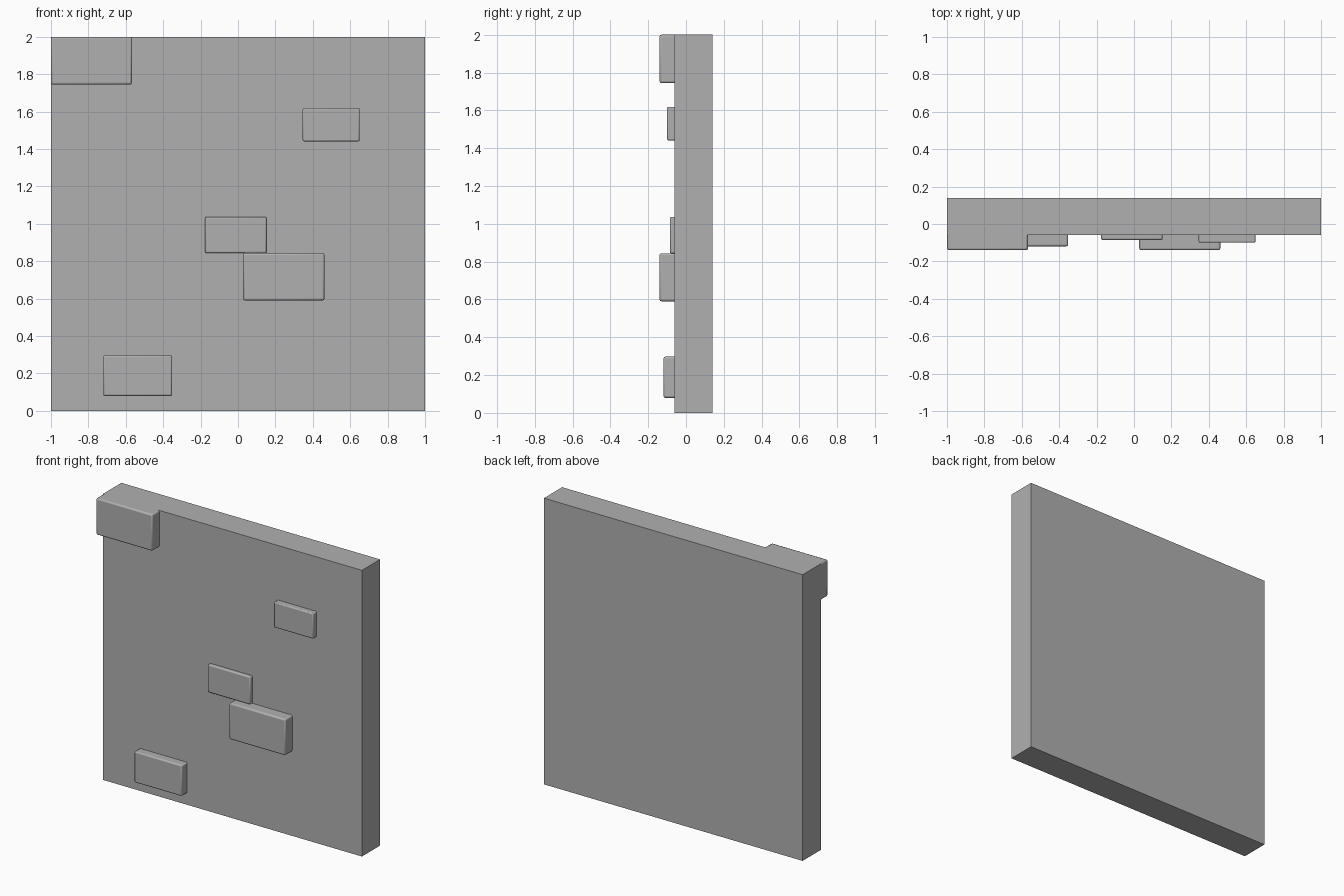
import bpy

if "Cube" in bpy.data.objects:
    bpy.data.objects.remove(bpy.data.objects["Cube"])

# Dark grey stone
stone = bpy.data.materials.new("stone_grey")
stone.diffuse_color = (0.435, 0.435, 0.435, 1)
stone.use_nodes = True
stone.node_tree.nodes["Principled BSDF"].inputs["Base Color"].default_value = stone.diffuse_color


def box(name, x, y, z):
    """Stone box filling the given (min, max) ranges."""
    bpy.ops.mesh.primitive_cube_add(size=1)
    ob = bpy.context.object
    ob.name = name
    ob.location = [(a + b) / 2 for a, b in (x, y, z)]
    ob.scale = [b - a for a, b in (x, y, z)]
    bpy.ops.object.transform_apply(location=True, rotation=False, scale=True)
    ob.data.materials.append(stone)
    return ob


# Flat wall slab
box("wall_panel", (-1, 1), (-0.06, 0.14), (0, 2))

# Exposed bricks sunk into the slab: left, right, bottom, top, front face
bricks = [
    ("brick_top_corner", -1.0, -0.566, 1.744, 2.0, -0.14),
    ("brick_upper_right", 0.346, 0.65, 1.441, 1.619, -0.100),
    ("brick_middle", -0.176, 0.153, 0.843, 1.037, -0.085),
    ("brick_middle_lower", 0.028, 0.462, 0.59, 0.844, -0.14),
    ("brick_bottom_left", -0.72, -0.352, 0.08, 0.297, -0.119),
]
for name, left, right, bottom, top, front in bricks:
    height = top - bottom
    # Bricks are as deep as they are tall, but never break the back face
    brick = box(name, (left, right), (front, min(front + height, 0.12)), (bottom, top))
    bevel = brick.modifiers.new("rounded_edges", 'BEVEL')
    bevel.width = 0.04 * height
    bevel.segments = 2
    bpy.ops.object.shade_smooth_by_angle()
